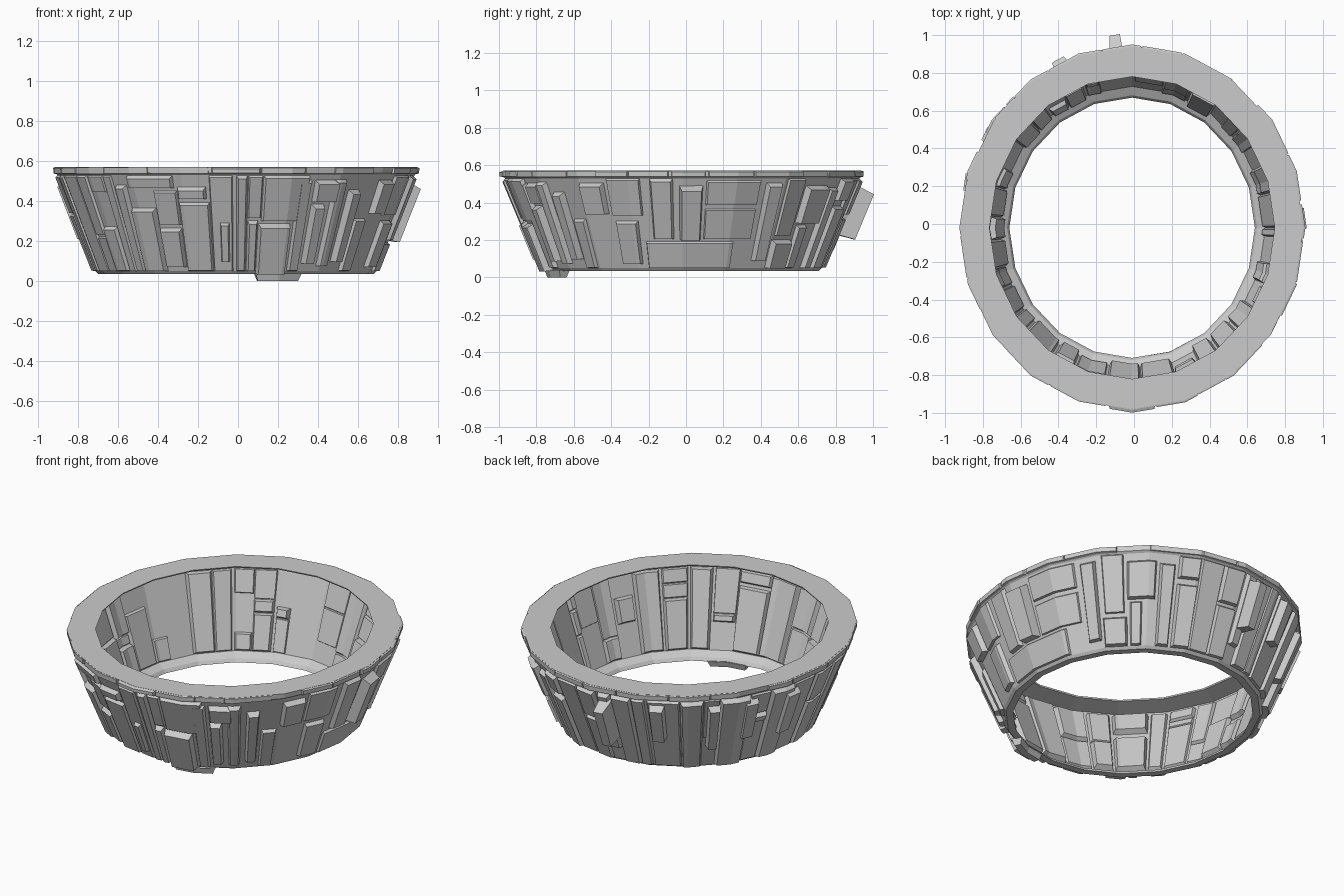
import bpy, bmesh, math, random
from mathutils import Vector

random.seed(11)
SIDES = 20
STEP = 360 / SIDES
STRETCH_Y = 1.06
CENTRE = Vector((-0.01, -0.02, 0))

cube = bpy.data.objects.get("Cube")
if cube:
    bpy.data.objects.remove(cube)


def ring_point(angle, r, z):
    """Point on the faceted, slightly oval ring."""
    off = math.radians(angle % STEP - STEP / 2)
    r *= math.cos(math.radians(STEP / 2)) / math.cos(off)
    a = math.radians(angle)
    return CENTRE + Vector((r * math.cos(a), r * math.sin(a) * STRETCH_Y, z))


def finish(name, bm):
    bmesh.ops.recalc_face_normals(bm, faces=bm.faces)
    mesh = bpy.data.meshes.new(name)
    bm.to_mesh(mesh)
    bm.free()
    bpy.context.collection.objects.link(bpy.data.objects.new(name, mesh))


def ring_body(name, profile):
    bm = bmesh.new()
    rows = [[bm.verts.new(ring_point(i * STEP, r, z)) for r, z in profile]
            for i in range(SIDES)]
    n = len(profile)
    for i in range(SIDES):
        a, b = rows[i], rows[(i + 1) % SIDES]
        for j in range(n):
            k = (j + 1) % n
            bm.faces.new((a[j], b[j], b[k], a[k]))
    finish(name, bm)


class Wall:
    """Straight profile line that panels are raised from."""

    def __init__(self, start, end, facing):
        self.start, self.end = Vector(start), Vector(end)
        d = (self.end - self.start).normalized()
        self.normal = Vector((d.y, -d.x)) * facing
        self.length = (self.end - self.start).length

    def point(self, angle, t, height):
        p = self.start.lerp(self.end, t) + self.normal * height
        return ring_point(angle, p.x, p.y)


def add_panel(bm, wall, a0, a1, t0, t1, depth, max_slope=0.012):
    """Raised plate with sloped edges that bends at the ring's corners."""
    slope = min(depth * 0.5, max_slope)
    da = min(math.degrees(slope / 0.8), (a1 - a0) / 5)
    dt = min(slope / wall.length, (t1 - t0) / 5)
    first, last = math.ceil(a0 / STEP), math.floor(a1 / STEP)
    corners = [k * STEP for k in range(first, last + 1)
               if a0 + da * 1.5 < k * STEP < a1 - da * 1.5]

    def layer(ia, it, height):
        angles = [a0 + ia] + corners + [a1 - ia]
        return [[bm.verts.new(wall.point(a, t, height)) for a in angles]
                for t in (t0 + it, t1 - it)]

    low, top = layer(0, 0, -0.004), layer(da, dt, depth)
    for i in range(len(corners) + 1):
        bm.faces.new((top[0][i], top[0][i + 1], top[1][i + 1], top[1][i]))
        for row in (0, 1):
            bm.faces.new((low[row][i], low[row][i + 1],
                          top[row][i + 1], top[row][i]))
    for e in (0, -1):
        bm.faces.new((low[0][e], low[1][e], top[1][e], top[0][e]))


def scatter(bm, wall, start, stop, widths, depths, max_rows):
    """Fill a sector with columns of plates split at uneven heights."""
    a = start
    while a < stop - 2:
        b = min(a + random.uniform(*widths), stop)
        cuts = sorted(random.uniform(0.15, 0.85)
                      for _ in range(random.randint(0, max_rows - 1)))
        edges = [0.0] + cuts + [1.0]
        for t0, t1 in zip(edges, edges[1:]):
            if t1 - t0 > 0.08 and random.random() < 0.85:
                add_panel(bm, wall, a, b, t0, t1, random.uniform(*depths))
        a = b + random.choice((0, 0, 0.8))


# Thin flared shell, wide overhanging rim and sloped inner floor lip
ring_body("ring_body", [
    (0.908, 0.57), (0.905, 0.54), (0.893, 0.53), (0.703, 0.05),
    (0.69, 0.035), (0.65, 0.035), (0.662, 0.055), (0.706, 0.08),
    (0.862, 0.538), (0.758, 0.562), (0.755, 0.57)])

outer = Wall((0.703, 0.05), (0.893, 0.53), 1)
inner = Wall((0.706, 0.08), (0.854, 0.515), -1)
rim = Wall((0.905, 0.535), (0.908, 0.57), 1)
under = Wall((0.65, 0.035), (0.71, 0.035), 1)

# Outer plates: angles in degrees, heights in percent, depth in thousandths
PLATES = [
    (226, 231, 0, 90, 26), (231, 241, 0, 66, 30), (232, 249, 86, 100, 22),
    (241, 250, 4, 45, 28), (241, 250, 48, 84, 16), (250, 261, 0, 72, 20),
    (250, 260, 75, 88, 26), (261, 269, 0, 100, 14), (264, 268, 10, 52, 35),
    (270, 274, 0, 100, 22), (274, 278, 0, 53, 30), (274, 279, 55, 100, 14),
    (278, 290, -3, 50, 40), (279, 295, 52, 100, 20), (291, 296, 0, 95, 22),
    (297, 302, 8, 70, 40), (297, 306, 72, 95, 32), (304, 309, 5, 96, 26),
    (311, 316, 10, 85, 36), (317, 323, 0, 55, 20), (324, 333, 60, 95, 32),
]
SIDE_PLATES = [
    (-25, -16, 4, 53, 22), (-26, -14, 58, 100, 14), (-11, -3, 32, 100, 26),
    (-1, 7, 32, 92, 55), (8, 27, 70, 98, 16), (8, 27, 32, 66, 12),
    (-14, 20, 0, 30, 14), (29, 35, 8, 95, 30), (36, 46, 0, 32, 36),
    (37, 45, 36, 100, 14), (46, 57, 50, 92, 34), (47, 52, 0, 48, 20),
    (58, 64, 0, 90, 26),
    # Thick blocks standing proud at the back
    (93, 98, 38, 93, 110), (112, 118, 45, 96, 62), (133, 138, 30, 92, 50),
    (146, 152, 40, 95, 46), (162, 169, 35, 94, 50),
]
bm = bmesh.new()
for a0, a1, t0, t1, depth in PLATES + SIDE_PLATES:
    add_panel(bm, outer, a0, a1, t0 / 100, t1 / 100, depth / 1000)
scatter(bm, outer, 65, 225, (5, 12), (0.008, 0.032), 3)
finish("outer_plates", bm)

# Inner plates
bm = bmesh.new()
scatter(bm, inner, 0, 360, (6, 14), (0.008, 0.035), 3)
finish("inner_plates", bm)

# Thin rim segments, thickest at the front
bm = bmesh.new()
scatter(bm, rim, -82, 262, (9, 20), (0.004, 0.011), 1)
add_panel(bm, rim, 262, 278, 0, 1, 0.016)
finish("rim_segments", bm)

# Wedge-shaped keel below the front of the bottom lip
bm = bmesh.new()
add_panel(bm, under, 278, 298, 0, 1, 0.035, max_slope=0.06)
finish("bottom_keel", bm)
